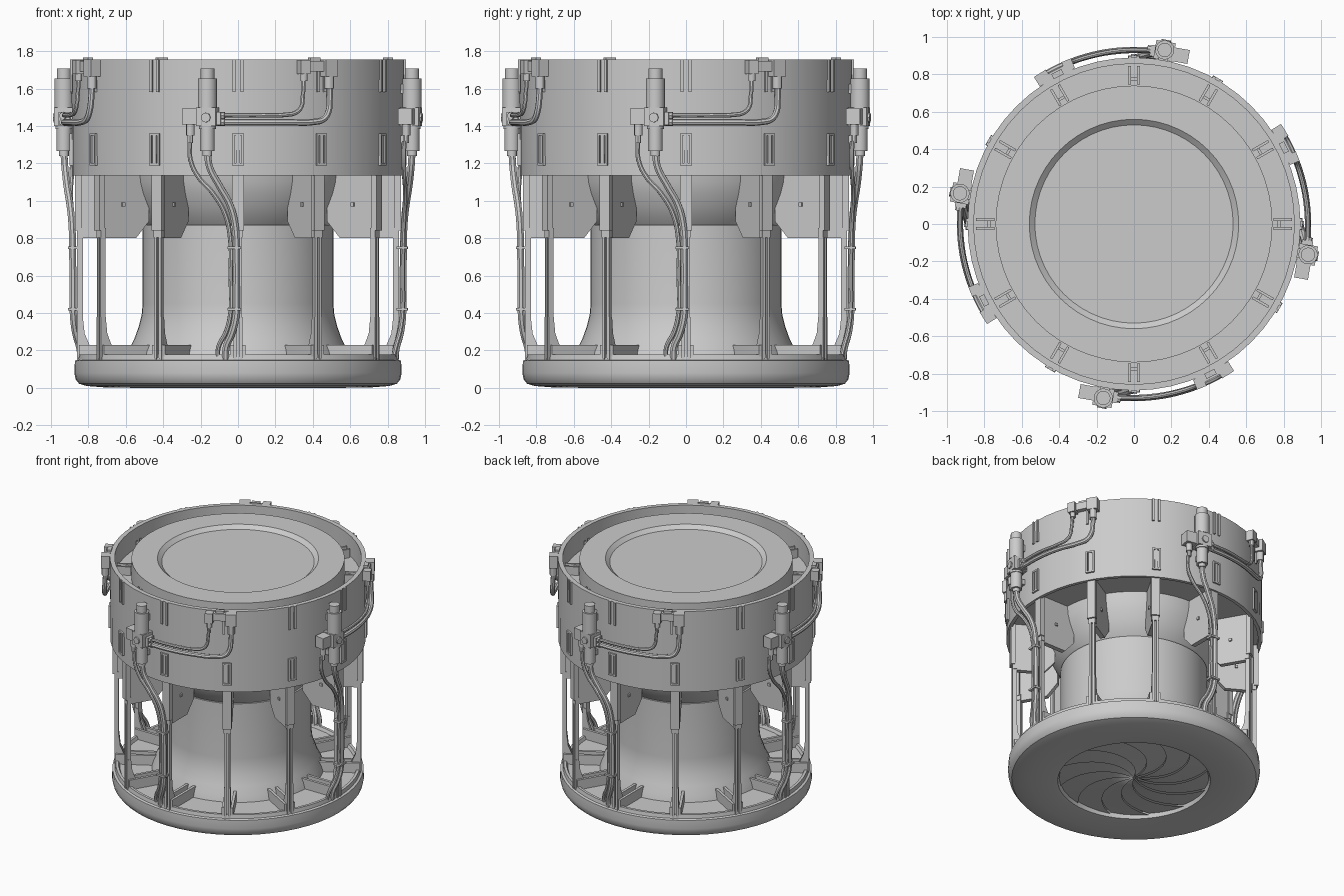
import bpy, bmesh
from math import sin, cos, pi, radians
from mathutils import Matrix

if "Cube" in bpy.data.objects:
    bpy.data.objects.remove(bpy.data.objects["Cube"])


def finish(name, bm):
    bmesh.ops.recalc_face_normals(bm, faces=bm.faces)
    me = bpy.data.meshes.new(name)
    bm.to_mesh(me)
    bm.free()
    ob = bpy.data.objects.new(name, me)
    bpy.context.collection.objects.link(ob)
    return ob


def lathe(name, prof, n=56):
    """Revolve an (r, z) profile; r = 0 closes to a pole."""
    bm = bmesh.new()
    rings = []
    for r, z in prof:
        if r == 0:
            rings.append([bm.verts.new((0, 0, z))] * n)
        else:
            rings.append([bm.verts.new((r * cos(2 * pi * i / n), r * sin(2 * pi * i / n), z)) for i in range(n)])
    for a, b in zip(rings, rings[1:]):
        for i in range(n):
            j = (i + 1) % n
            bm.faces.new(list(dict.fromkeys([a[i], a[j], b[j], b[i]])))
    return finish(name, bm)


def place(deg, r, z, t=0):
    """Local frame on the front, turned by deg: x tangential, -y outward."""
    return Matrix.Rotation(radians(deg), 4, 'Z') @ Matrix.Translation((t, -r, z))


def boxes(name, items):
    """items: (deg, r, z, t, (width, depth, height))."""
    bm = bmesh.new()
    for deg, r, z, t, s in items:
        bmesh.ops.create_cube(bm, size=1, matrix=place(deg, r, z, t) @ Matrix.Diagonal((*s, 1)))
    return finish(name, bm)


def cylinder(bm, deg, r, z0, z1, rad, n=20, t=0):
    bmesh.ops.create_cone(bm, cap_ends=True, segments=n, radius1=rad, radius2=rad, depth=z1 - z0,
                          matrix=place(deg, r, (z0 + z1) / 2, t))


def plates(name, pts, offsets, thick):
    """Radial plates from an (r, z) outline, one per tangential offset."""
    bm = bmesh.new()
    for t in offsets:
        a = [bm.verts.new((t - thick / 2, -r, z)) for r, z in pts]
        b = [bm.verts.new((t + thick / 2, -r, z)) for r, z in pts]
        bm.faces.new(a)
        bm.faces.new(b[::-1])
        for i in range(len(pts)):
            j = (i + 1) % len(pts)
            bm.faces.new((a[i], a[j], b[j], b[i]))
    return finish(name, bm)


def tube(name, pts, rad):
    """Smooth pipe through (degrees, r, z) points."""
    cu = bpy.data.curves.new(name, 'CURVE')
    cu.dimensions = '3D'
    cu.bevel_depth, cu.bevel_resolution, cu.resolution_u = rad, 2, 6
    cu.use_fill_caps = True
    sp = cu.splines.new('BEZIER')
    sp.bezier_points.add(len(pts) - 1)
    for bp, (d, r, z) in zip(sp.bezier_points, pts):
        bp.co = place(d, r, z).translation
        bp.handle_left_type = bp.handle_right_type = 'AUTO'
    ob = bpy.data.objects.new(name, cu)
    bpy.context.collection.objects.link(ob)
    bpy.ops.object.select_all(action='DESELECT')
    ob.select_set(True)
    bpy.context.view_layer.objects.active = ob
    bpy.ops.object.convert(target='MESH')
    return bpy.context.view_layer.objects.active


def around(ob, n):
    for i in range(1, n):
        c = ob.copy()
        c.name = f"{ob.name}_{i}"
        c.rotation_euler.z = 2 * pi * i / n
        bpy.context.collection.objects.link(c)


# Base ring with recessed underside
lathe("base_ring", [(0, .05), (.515, .05), (.53, .004), (.55, 0), (.72, .003), (.81, .01), (.85, .022), (.868, .045),
                    (.875, .08), (.872, .145), (.855, .15), (.85, .178), (.83, .178), (.82, .155), (0, .155)])

# Iris of overlapping curved blades under the base
bm = bmesh.new()
for k in range(12):
    rows = []
    for i in range(11):
        s = i / 10
        row = []
        for j in range(4):
            a = 2 * pi * (k + j / 3) / 12 - 0.9 * s ** 1.3
            r = .01 + .51 * s
            row.append(bm.verts.new((r * cos(a), r * sin(a), .024 + .012 * j / 3)))
        rows.append(row)
    for p, q in zip(rows, rows[1:]):
        for j in range(3):
            bm.faces.new((p[j], q[j], q[j + 1], p[j + 1]))
finish("iris_blades", bm)

# Central column and bowl
lathe("column", [(0, .15), (.6, .15), (.585, .2), (.555, .26), (.53, .33), (.515, .39), (.51, .45), (.51, .87), (0, .87)])
lathe("bowl", [(0, .868), (.495, .868), (.53, .91), (.565, .97), (.595, 1.04), (.612, 1.1), (.62, 1.17), (0, 1.17)])

# Upper drum with raised lid and channel behind the rim
lathe("drum", [(0, 1.722), (.53, 1.722), (.56, 1.748), (.74, 1.748), (.74, 1.6), (.857, 1.6), (.857, 1.755),
               (.89, 1.755), (.887, 1.135), (.862, 1.135), (.862, 1.165), (0, 1.165)])

# Clips in the channel
around(boxes("channel_clip", [(0, .795, 1.63, s * .024, (.014, .1, .07)) for s in (-1, 1)]
             + [(0, .775, 1.625, 0, (.04, .015, .06))]), 12)

# Window frames and paired ribs on the drum wall
around(boxes("window_frame", [(0, .888, 1.275, s * .025, (.012, .024, .17)) for s in (-1, 1)]
             + [(0, .888, z, 0, (.06, .024, .012)) for z in (1.196, 1.354)]
             + [(0, .884, 1.275, 0, (.02, .022, .15))]), 12)
around(boxes("rim_rib", [(0, .889, 1.668, s * .021, (.016, .02, .174)) for s in (-1, 1)]), 12)

# Upper gussets, thin struts, feet and base rails
around(plates("gusset", [(.872, 1.17), (.872, .9), (.845, .8), (.64, .8), (.56, .89), (.56, 1.17)], [0], .035), 12)
around(boxes("gusset_flange", [(0, .855, 1.0, 0, (.062, .035, .32)), (0, .845, .83, 0, (.05, .03, .05)),
                               (0, .72, .98, 0, (.055, .02, .02))]), 12)
around(boxes("strut", [(0, .845, .49, s * .013, (.014, .03, .66)) for s in (-1, 1)]
             + [(0, .838, .49, 0, (.02, .012, .66))]), 12)
around(plates("strut_foot", [(.86, .15), (.86, .38), (.83, .38), (.82, .29), (.79, .22), (.75, .15)], [-.016, .016], .014), 12)
around(plates("base_rail", [(.85, .15), (.85, .23), (.56, .23), (.53, .15)], [-.03, .03], .02), 12)

# Actuators with valve blocks, four round the drum
A = -10
bm = bmesh.new()
for z0, z1, rad in ((1.64, 1.708, .038), (1.5, 1.655, .051), (1.385, 1.53, .046), (1.265, 1.39, .04), (1.24, 1.27, .026)):
    cylinder(bm, A, .945, z0, z1, rad)
cylinder(bm, A, .93, 1.35, 1.42, .022, 12, -.095)
cylinder(bm, A, .93, 1.31, 1.36, .015, 12, -.095)
around(finish("actuator", bm), 4)
around(boxes("valve_block", [(A, .94, 1.45, 0, (.105, .1, .1)), (A, .93, 1.45, -.09, (.085, .075, .085)),
                             (A, .93, 1.44, .06, (.03, .06, .07)), (A, .895, 1.6, 0, (.05, .06, .05)),
                             (A, .895, 1.33, 0, (.04, .05, .04))]), 4)
bm = bmesh.new()
for turn, t, y, z in (('X', 0, .982, 1.445), ('Y', .075, .935, 1.455), ('Y', .075, .935, 1.42)):
    bmesh.ops.create_cone(bm, cap_ends=True, segments=8, radius1=.026 if turn == 'X' else .02,
                          radius2=.026 if turn == 'X' else .02, depth=.036,
                          matrix=place(A, y, z, t) @ Matrix.Rotation(pi / 2, 4, turn))
around(finish("valve_nuts", bm), 4)

# Pipes along the drum wall up to the rim connector
around(tube("upper_pipe", [(-6, .935, 1.458), (5, .93, 1.458), (16, .928, 1.46), (19.5, .928, 1.472), (21.3, .928, 1.5),
                           (22, .925, 1.56), (22.5, .92, 1.7)], .012), 4)
around(tube("lower_pipe", [(-6, .935, 1.42), (5, .93, 1.42), (16, .93, 1.42), (26, .93, 1.422), (29.5, .93, 1.437),
                           (31.3, .93, 1.475), (32, .925, 1.55), (32, .92, 1.7)], .017), 4)
around(boxes("rim_connector", [(27, .905, 1.72, 0, (.19, .04, .055)), (22.5, .92, 1.715, 0, (.055, .055, .075)),
                               (32, .92, 1.71, 0, (.075, .06, .09)), (27, .9, 1.755, 0, (.06, .03, .02))]), 4)
bm = bmesh.new()
cylinder(bm, 22.5, .922, 1.64, 1.7, .019, 12)
cylinder(bm, 32, .922, 1.6, 1.68, .026, 12)
around(finish("pipe_collars", bm), 4)

# Hoses hanging from the actuator to the base, with ties
around(tube("main_hose", [(-10, .945, 1.26), (-9.3, .938, 1.18), (-6.2, .92, 1.08), (-2.8, .9, .98), (-1, .888, .87),
                          (-.5, .884, .7), (-.5, .882, .5), (-.7, .88, .38), (-2.2, .868, .29), (-4.2, .85, .22),
                          (-4.5, .84, .15)], .02), 4)
around(tube("thin_hose", [(-16.2, .925, 1.32), (-16, .922, 1.22), (-13.5, .915, 1.13), (-8.5, .905, 1.04), (-4.5, .892, .93),
                          (-2.7, .884, .8), (-2.5, .882, .6), (-2.6, .88, .4), (-4.2, .868, .3), (-7, .85, .22),
                          (-7.5, .835, .15)], .013), 4)
around(boxes("hose_tie", [(-1.3, .878, z, 0, (.072, .06, .014)) for z in (.75, .42)]), 4)

# Smooth shading with sharp edges kept
bpy.ops.object.select_all(action='SELECT')
bpy.context.view_layer.objects.active = bpy.context.selected_objects[0]
bpy.ops.object.shade_smooth_by_angle(angle=radians(30))
